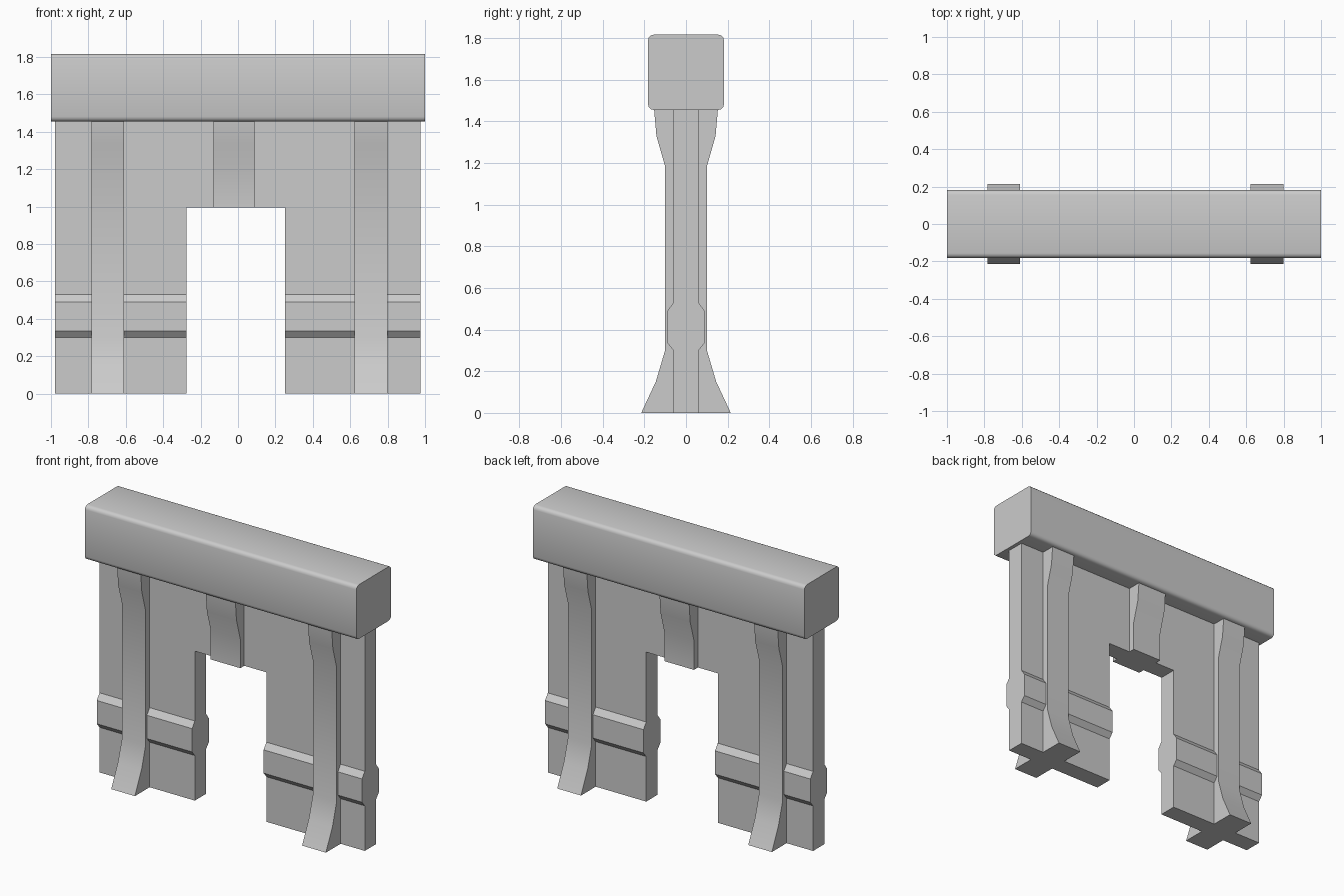
import bpy, math

if "Cube" in bpy.data.objects:
    bpy.data.objects.remove(bpy.data.objects["Cube"])

BEAM_Z0, BEAM_Z1 = 1.455, 1.816
DOOR_TOP = 0.995


def extrude_x(name, half, x0, x1, smooth=False):
    """Mirror a half profile of (y, z) points, bottom to top, and extrude it along x."""
    loop = half + [(-y, z) for y, z in reversed(half)]
    n = len(loop)
    verts = [(x, y, z) for x in (x0, x1) for y, z in loop]
    faces = [(i, i + n, (i + 1) % n + n, (i + 1) % n) for i in range(n)]
    faces += [tuple(range(n)), tuple(reversed(range(n, 2 * n)))]
    faces = [tuple(reversed(f)) for f in faces]
    mesh = bpy.data.meshes.new(name)
    mesh.from_pydata(verts, [], faces)
    mesh.validate()
    obj = bpy.data.objects.new(name, mesh)
    bpy.context.collection.objects.link(obj)
    bpy.ops.object.select_all(action='DESELECT')
    obj.select_set(True)
    bpy.context.view_layer.objects.active = obj
    # make normals point outward
    bpy.ops.object.mode_set(mode='EDIT')
    bpy.ops.mesh.select_all(action='SELECT')
    bpy.ops.mesh.normals_make_consistent(inside=False)
    bpy.ops.object.mode_set(mode='OBJECT')
    if smooth:
        bpy.ops.object.shade_smooth_by_angle(angle=math.radians(35))
    return obj


# Wall with a raised band, door opening cut out
wall = extrude_x("wall", [(0.06, 0), (0.06, 0.30), (0.089, 0.335), (0.089, 0.49),
                          (0.06, 0.53), (0.06, BEAM_Z0)], -0.978, 0.976)
cutter = extrude_x("door_cutter", [(0.3, -0.2), (0.3, DOOR_TOP)], -0.276, 0.251)
cutter.hide_render = True
cutter.hide_viewport = True
cut = wall.modifiers.new("door_opening", 'BOOLEAN')
cut.operation = 'DIFFERENCE'
cut.solver = 'EXACT'
cut.object = cutter

# Flared buttresses passing through the wall
flare_top = [(0.102, 1.19), (0.142, 1.33), (0.153, BEAM_Z0)]
flare_foot = [(0.215, 0), (0.145, 0.15), (0.102, 0.295)]
for name, x0, x1 in (("left_buttress", -0.783, -0.609), ("right_buttress", 0.623, 0.798)):
    extrude_x(name, flare_foot + flare_top, x0, x1, smooth=True)

# Short bracket above the door
extrude_x("door_bracket", [(0.102, DOOR_TOP)] + flare_top, -0.13, 0.088, smooth=True)

# Top beam with rounded long edges
r, w = 0.026, 0.182
arc = [math.radians(a) for a in (0, 30, 60, 90)]
beam = [(w - r + r * math.sin(a), BEAM_Z0 + r - r * math.cos(a)) for a in arc]
beam += [(w - r + r * math.cos(a), BEAM_Z1 - r + r * math.sin(a)) for a in arc]
extrude_x("top_beam", beam, -1, 1, smooth=True)
